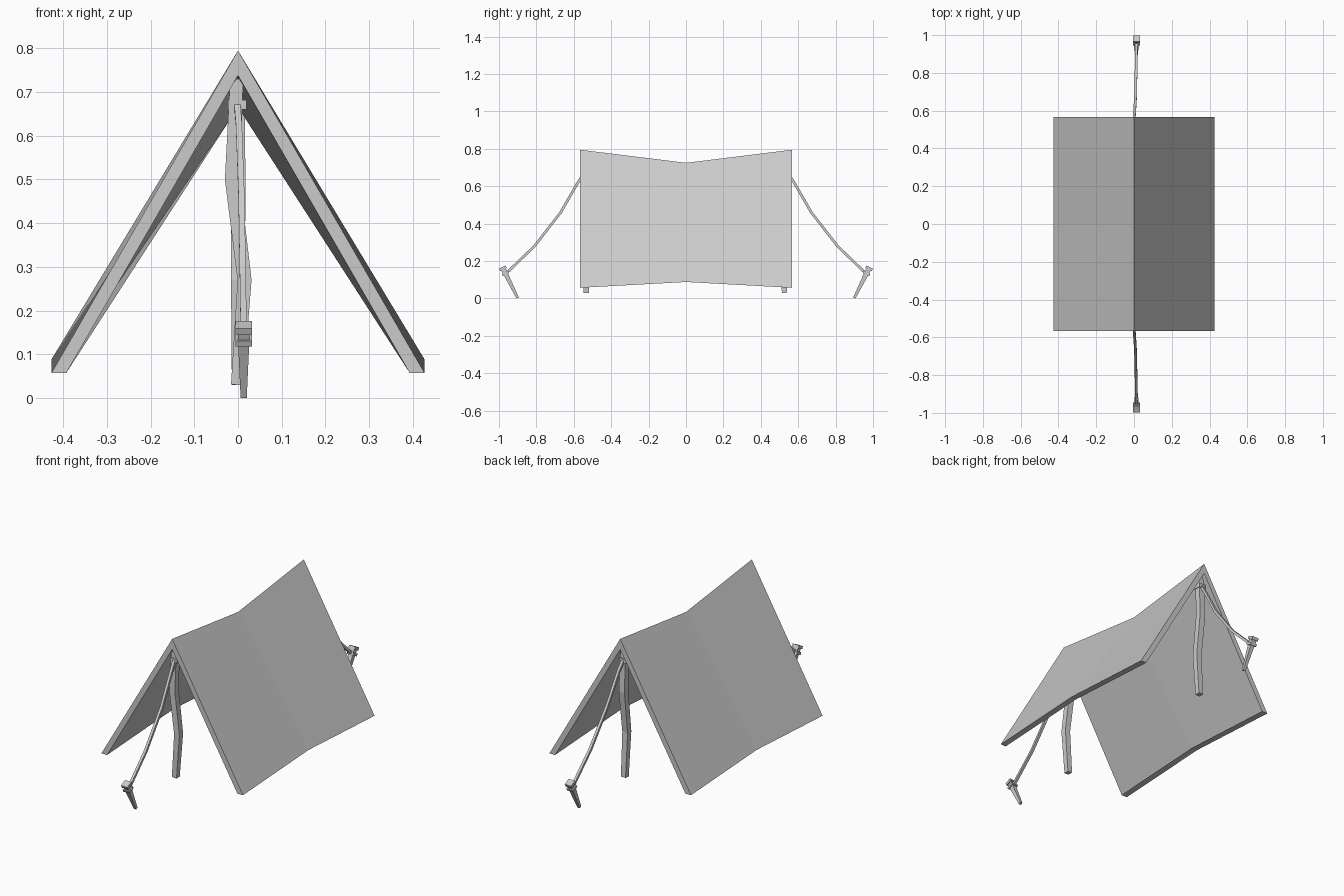
import bpy, bmesh
from mathutils import Vector, Matrix

cube = bpy.data.objects.get("Cube")
if cube:
    bpy.data.objects.remove(cube, do_unlink=True)

grey = bpy.data.materials.new("plain_grey")
grey.use_nodes = True
grey.diffuse_color = (0.6, 0.6, 0.6, 1)
grey.node_tree.nodes["Principled BSDF"].inputs["Base Color"].default_value = (0.6, 0.6, 0.6, 1)


def loft(name, rings):
    """Solid with flat faces through a list of matching closed rings."""
    bm = bmesh.new()
    loops = [[bm.verts.new(p) for p in ring] for ring in rings]
    n = len(loops[0])
    for a, b in zip(loops, loops[1:]):
        for i in range(n):
            j = (i + 1) % n
            bm.faces.new((a[i], a[j], b[j], b[i]))
    bm.faces.new(loops[0])
    bm.faces.new(loops[-1])
    bmesh.ops.recalc_face_normals(bm, faces=bm.faces)
    mesh = bpy.data.meshes.new(name)
    bm.to_mesh(mesh)
    bm.free()
    mesh.materials.append(grey)
    obj = bpy.data.objects.new(name, mesh)
    bpy.context.collection.objects.link(obj)
    return obj


def beam(name, path, widths):
    """Square bar swept along a path, mitred at each bend."""
    pts = [Vector(p) for p in path]
    rings = []
    for i, p in enumerate(pts):
        along = (pts[min(i + 1, len(pts) - 1)] - pts[max(i - 1, 0)]).normalized()
        side = Vector((1, 0, 0))
        side = (side - along * side.dot(along)).normalized()
        up = along.cross(side)
        h = widths[i] / 2
        rings.append([p + side * h * a + up * h * b
                      for a, b in ((-1, -1), (1, -1), (1, 1), (-1, 1))])
    return loft(name, rings)


# Folded canopy: thick inverted V, sagging halfway along
def canopy_ring(y, ridge, inner, foot):
    return [(0, y, ridge), (0.427, y, foot), (0.393, y, foot),
            (0, y, inner), (-0.393, y, foot), (-0.427, y, foot)]


loft("canopy", [canopy_ring(-0.567, 0.795, 0.738, 0.057),
                canopy_ring(0, 0.725, 0.665, 0.088),
                canopy_ring(0.567, 0.795, 0.738, 0.057)])

# Crooked poles, the back one turned a quarter turn
bends = [(-0.003, 0.73), (-0.013, 0.5), (0.015, 0.27), (-0.002, 0.03)]
pole_width = [0.03, 0.034, 0.032, 0.028]
beam("front_pole", [(d, -0.533, z) for d, z in bends], pole_width)
beam("back_pole", [(0, 0.525 - d, z) for d, z in bends], pole_width)

# Guy rope, its wrap on the pole, and the peg at each end
for end, s in (("front", -1), ("back", 1)):
    beam(end + "_rope_wrap", [(-0.002, s * 0.53, 0.66), (-0.002, s * 0.53, 0.682)], [0.042] * 2)
    beam(end + "_rope",
         [(-0.002, s * 0.54, 0.675), (0.002, s * 0.575, 0.625), (0.008, s * 0.67, 0.46),
          (0.011, s * 0.81, 0.28), (0.013, s * 0.95, 0.145)], [0.014] * 5)
    tip, axis = Vector((0.013, s * 0.9, 0.003)), Vector((0, s * 0.447, 0.894))
    for part, lo, hi, w0, w1 in (("peg_shaft", 0, 0.175, 0.014, 0.028),
                                 ("peg_knot", 0.138, 0.152, 0.038, 0.038),
                                 ("peg_head", 0.168, 0.184, 0.038, 0.038)):
        beam(end + "_" + part, [tip + axis * lo, tip + axis * hi], [w0, w1])
